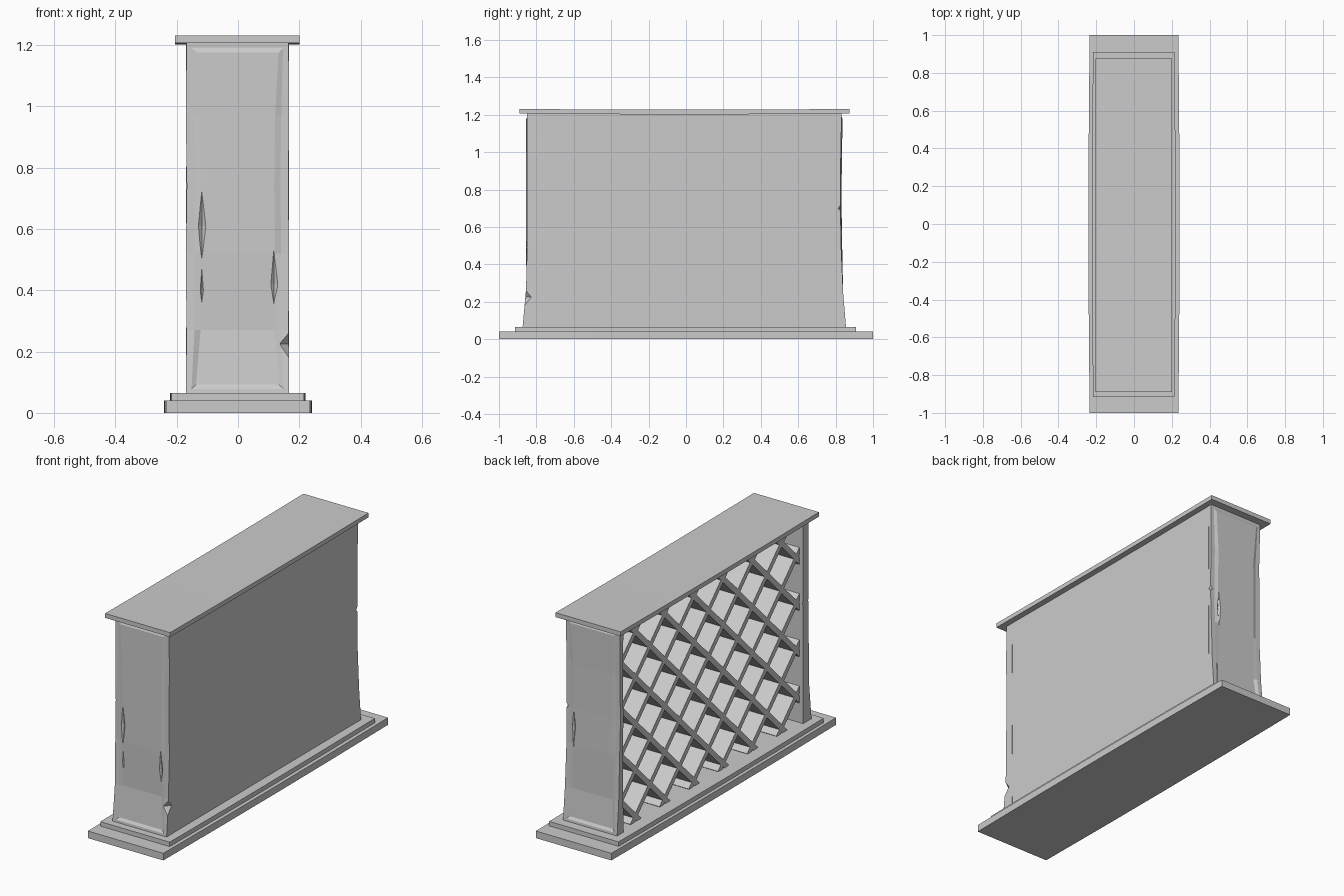
import bpy, bmesh
from mathutils import Matrix, Vector

if "Cube" in bpy.data.objects:
    bpy.data.objects.remove(bpy.data.objects["Cube"])

stone = bpy.data.materials.new("plain grey")
stone.use_nodes = True
GREY = (0.6, 0.6, 0.6, 1)
stone.diffuse_color = GREY
stone.node_tree.nodes["Principled BSDF"].inputs["Base Color"].default_value = GREY


def finish(bm, name):
    bmesh.ops.recalc_face_normals(bm, faces=bm.faces)
    mesh = bpy.data.meshes.new(name)
    bm.to_mesh(mesh)
    bm.free()
    mesh.materials.append(stone)
    obj = bpy.data.objects.new(name, mesh)
    bpy.context.collection.objects.link(obj)
    return obj


def add_box(bm, lo, hi):
    lo, hi = Vector(lo), Vector(hi)
    size = Matrix.Diagonal((*(hi - lo), 1))
    place = Matrix.Translation((lo + hi) / 2) @ size
    return bmesh.ops.create_cube(bm, size=1, matrix=place)["verts"]


def slab(name, x0, x1, y0, y1, z0, z1, bow=0.0, sag=0.0):
    """Flat board, slightly wider and lower at mid-length."""
    bm = bmesh.new()
    add_box(bm, (x0, y0, z0), (x1, y1, z1))
    long_edges = [e for e in bm.edges if abs(e.verts[0].co.y - e.verts[1].co.y) > 0.1]
    bmesh.ops.subdivide_edges(bm, edges=long_edges, cuts=3, use_grid_fill=True)
    for v in bm.verts:
        k = 1 - (2 * (v.co.y - y0) / (y1 - y0) - 1) ** 2
        v.co.x += k * bow * (1 if v.co.x > 0 else -1)
        v.co.z -= k * sag
    return finish(bm, name)


# Stepped plinth and lid
slab("plinth_lower", -0.235, 0.235, -1, 1, 0, 0.04, bow=0.006)
slab("plinth_upper", -0.217, 0.215, -0.915, 0.91, 0.04, 0.065, bow=0.005)
slab("lid", -0.205, 0.2, -0.89, 0.875, 1.206, 1.231, sag=0.004)

# Closed panel on the left side
slab("side_panel", 0.147, 0.166, -0.81, 0.81, 0.06, 1.208)


# End walls: flared and slightly wavy, with a flat panel that is sunk
# into the flare at the foot and stands proud at the top
def end_wall(name, side, profile):
    bm = bmesh.new()
    inner = side * 0.80
    rows = []
    for z, y, wave in profile:
        rows.append([bm.verts.new(p) for p in (
            (-0.17 + wave, inner, z), (0.167 - wave, inner, z),
            (0.167 - wave, side * y, z), (-0.17 + wave, side * y, z))])
    outer = []
    for a, b in zip(rows, rows[1:]):
        for i in range(4):
            j = (i + 1) % 4
            face = bm.faces.new((a[i], a[j], b[j], b[i]))
            if i == 2:
                outer.append(face)
    bm.faces.new(rows[0])
    bm.faces.new(rows[-1])
    bmesh.ops.recalc_face_normals(bm, faces=bm.faces)
    bmesh.ops.inset_region(bm, faces=outer, thickness=0.026)
    bmesh.ops.inset_region(bm, faces=outer, thickness=0.02)
    for v in {v for f in outer for v in f.verts}:
        v.co.y += side * (0.006 if v.co.z > 0.3 else -0.008)
    return finish(bm, name)


front = end_wall("front_wall", -1, [
    (0.06, 0.874, 0), (0.27, 0.855, 0.002), (0.52, 0.849, 0),
    (0.74, 0.849, 0.003), (0.97, 0.849, 0), (1.208, 0.849, 0.002)])
back = end_wall("back_wall", 1, [
    (0.06, 0.856, 0), (0.25, 0.840, 0.001), (0.5, 0.829, 0.003),
    (0.7, 0.826, 0), (0.95, 0.827, 0.003), (1.208, 0.832, 0)])


# Worn chips and gouges
def chip(wall, spots):
    bm = bmesh.new()
    for place, scale in spots:
        m = Matrix.Translation(place) @ Matrix.Diagonal((*scale, 1))
        bmesh.ops.create_uvsphere(bm, u_segments=4, v_segments=2, radius=1, matrix=m)
    cutter = finish(bm, "chip_cutter")
    cutter.hide_render = True
    mod = wall.modifiers.new("chips", "BOOLEAN")
    mod.object = cutter
    mod.operation = "DIFFERENCE"
    mod.solver = "EXACT"
    bpy.context.view_layer.objects.active = wall
    bpy.ops.object.modifier_apply(modifier=mod.name)
    bpy.data.objects.remove(cutter)


chip(front, [((0.172, -0.865, 0.225), (0.042, 0.045, 0.055)),
             ((-0.118, -0.856, 0.61), (0.014, 0.014, 0.12)),
             ((0.117, -0.856, 0.42), (0.014, 0.014, 0.12)),
             ((-0.118, -0.857, 0.4), (0.010, 0.012, 0.1))])
chip(back, [((0.17, 0.835, 0.7), (0.03, 0.025, 0.03)),
            ((0.115, 0.835, 0.6), (0.012, 0.012, 0.12))])


# Diagonal lattice shelves, filling the open right side
PITCH, THICK, FLOOR, TOP, HALF = 0.26, 0.03, 0.065, 1.2, 0.80
bm = bmesh.new()
for sign, shift in ((1, 0.02), (-1, 0.04)):
    turn = Matrix.Rotation(sign * 0.785398, 4, "X")
    for k in range(-5, 10):
        c = FLOOR + shift + PITCH * (k + 0.5)
        # Board follows z = sign * y + c inside the opening
        ya, yb = max(-HALF, FLOOR - c), min(HALF, TOP - c)
        if yb - ya < 0.03:
            continue
        mid = (ya + yb) / 2
        half_len = (yb - ya) * 0.7071 + THICK / 3
        centre = Vector((0, sign * mid, mid + c))
        verts = add_box(bm, (-0.148, -half_len, -THICK / 2), (0.15, half_len, THICK / 2))
        bmesh.ops.transform(bm, matrix=Matrix.Translation(centre) @ turn, verts=verts)
finish(bm, "lattice_shelves")
